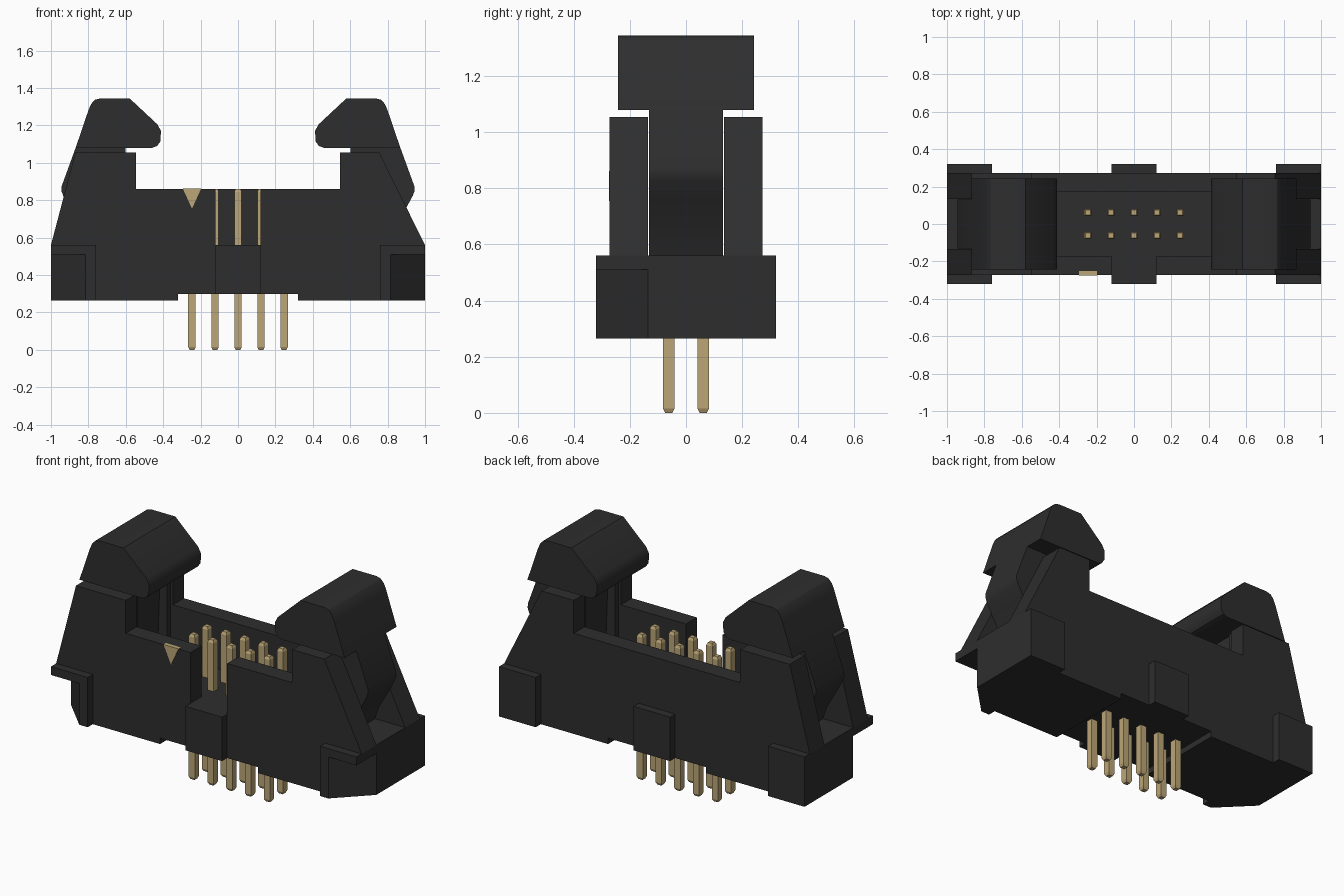
import bpy, bmesh, math

if "Cube" in bpy.data.objects:
    bpy.data.objects.remove(bpy.data.objects["Cube"], do_unlink=True)


def material(name, rgb):
    m = bpy.data.materials.new(name)
    m.use_nodes = True
    m.diffuse_color = (*rgb, 1)
    m.node_tree.nodes["Principled BSDF"].inputs["Base Color"].default_value = (*rgb, 1)
    return m


BLACK = material("black plastic", (0.027, 0.027, 0.027))
GOLD = material("gold metal", (0.50, 0.38, 0.18))


def add_object(name, bm, mat):
    bmesh.ops.recalc_face_normals(bm, faces=bm.faces[:])
    mesh = bpy.data.meshes.new(name)
    bm.to_mesh(mesh)
    bm.free()
    mesh.materials.append(mat)
    ob = bpy.data.objects.new(name, mesh)
    bpy.context.collection.objects.link(ob)
    return ob


def extrude(bm, points, offset):
    """Close a loop of 3D points and extrude it by an offset."""
    face = bm.faces.new([bm.verts.new(p) for p in points])
    new = bmesh.ops.extrude_face_region(bm, geom=[face])["geom"]
    bmesh.ops.translate(bm, vec=offset,
                        verts=[v for v in new if isinstance(v, bmesh.types.BMVert)])


def side_prism(bm, profile, y0, y1):
    extrude(bm, [(x, y0, z) for x, z in profile], (0, y1 - y0, 0))


def plan_prism(bm, outline, z0, z1):
    extrude(bm, [(x, y, z0) for x, y in outline], (0, 0, z1 - z0))


def box(bm, x0, x1, y0, y1, z0, z1):
    plan_prism(bm, [(x0, y0), (x1, y0), (x1, y1), (x0, y1)], z0, z1)


def cut(target, *size):
    bm = bmesh.new()
    box(bm, *size)
    cutter = add_object("cutter", bm, BLACK)
    cutter.hide_render = True
    mod = target.modifiers.new("cut", 'BOOLEAN')
    mod.operation, mod.solver, mod.object = 'DIFFERENCE', 'EXACT', cutter
    bpy.context.view_layer.objects.active = target
    bpy.ops.object.modifier_apply(modifier=mod.name)
    bpy.data.objects.remove(cutter, do_unlink=True)


# Housing: side silhouette with an end tower each side and a raised underside
bm = bmesh.new()
side_prism(bm, [(-1, 0.265), (-0.32, 0.265), (-0.32, 0.30), (0.32, 0.30), (0.32, 0.265),
                (1, 0.265), (1, 0.56), (0.755, 1.055), (0.545, 1.055), (0.545, 0.86),
                (-0.545, 0.86), (-0.545, 1.055), (-0.87, 1.055), (-1, 0.56)], -0.272, 0.272)
housing = add_object("housing", bm, BLACK)
cut(housing, -0.56, 0.56, -0.17, 0.17, 0.56, 1.3)      # pin cavity
cut(housing, -1.1, 1.1, -0.135, 0.135, 0.56, 1.3)      # latch slots
cut(housing, -0.12, 0.12, -0.4, 0.0, 0.56, 1.3)        # keying slot in the front wall

# Chamfered front corners below the lip of each end
for s in (-1, 1):
    bm = bmesh.new()
    plan_prism(bm, [(s * 0.715, -0.42), (s * 1.1, -0.42), (s * 1.1, -0.035)], 0.2, 0.51)
    cutter = add_object("chamfer_cutter", bm, BLACK)
    cutter.hide_render = True
    mod = housing.modifiers.new("chamfer", 'BOOLEAN')
    mod.operation, mod.solver, mod.object = 'DIFFERENCE', 'EXACT', cutter
    bpy.context.view_layer.objects.active = housing
    bpy.ops.object.modifier_apply(modifier=mod.name)
    bpy.data.objects.remove(cutter, do_unlink=True)

# Raised pads on the front and back walls
for side, y in (("front", -1), ("back", 1)):
    bm = bmesh.new()
    box(bm, -0.12, 0.12, y * 0.26, y * 0.32, 0.30, 0.56)
    add_object(side + "_centre_pad", bm, BLACK)
for end, s in (("left", 1), ("right", -1)):
    bm = bmesh.new()
    box(bm, s * 0.76, s, 0.26, 0.32, 0.265, 0.56)
    add_object(end + "_back_pad", bm, BLACK)
    bm = bmesh.new()
    box(bm, s * 0.76, s, -0.32, -0.26, 0.51, 0.56)
    plan_prism(bm, [(s * 0.76, -0.32), (s * 0.815, -0.32), (s * 0.865, -0.27),
                    (s * 0.76, -0.27)], 0.265, 0.51)
    add_object(end + "_front_pad", bm, BLACK)

# Ejector latches: wide hooked head on a narrow arm
HEAD = [(0.46, 1.08), (0.432, 1.09), (0.415, 1.115), (0.412, 1.17), (0.43, 1.205),
        (0.58, 1.345), (0.735, 1.345), (0.765, 1.337), (0.785, 1.315), (0.80, 1.28),
        (0.868, 1.08)]
ARM = [(0.60, 1.10), (0.861, 1.10), (0.943, 0.875), (0.944, 0.85), (0.935, 0.825),
       (0.90, 0.76), (0.83, 0.64), (0.80, 0.55), (0.62, 0.55)]
for end, s in (("left", 1), ("right", -1)):
    bm = bmesh.new()
    side_prism(bm, [(s * x, z) for x, z in HEAD], -0.243, 0.243)
    side_prism(bm, [(s * x, z) for x, z in ARM], -0.132, 0.132)
    latch = add_object(end + "_latch", bm, BLACK)
    bpy.ops.object.select_all(action='DESELECT')
    latch.select_set(True)
    bpy.context.view_layer.objects.active = latch
    bpy.ops.object.shade_smooth_by_angle(angle=math.radians(32))

# Two rows of five square pins with tapered tips
bm = bmesh.new()
for i in range(5):
    for y in (-0.0615, 0.0615):
        x = (i - 2) * 0.123
        rings = []
        for z, r in ((0, 0.013), (0.015, 0.02), (0.845, 0.02), (0.86, 0.013)):
            rings.append([bm.verts.new((x + a * r, y + b * r, z))
                          for a, b in ((-1, -1), (1, -1), (1, 1), (-1, 1))])
        bm.faces.new(rings[0])
        bm.faces.new(rings[-1])
        for lo, hi in zip(rings, rings[1:]):
            for k in range(4):
                n = (k + 1) % 4
                bm.faces.new((lo[k], lo[n], hi[n], hi[k]))
add_object("pins", bm, GOLD)

# First-pin triangle set into the top edge of the front wall
bm = bmesh.new()
side_prism(bm, [(-0.295, 0.862), (-0.197, 0.862), (-0.246, 0.755)], -0.275, -0.252)
add_object("pin_one_marker", bm, GOLD)
